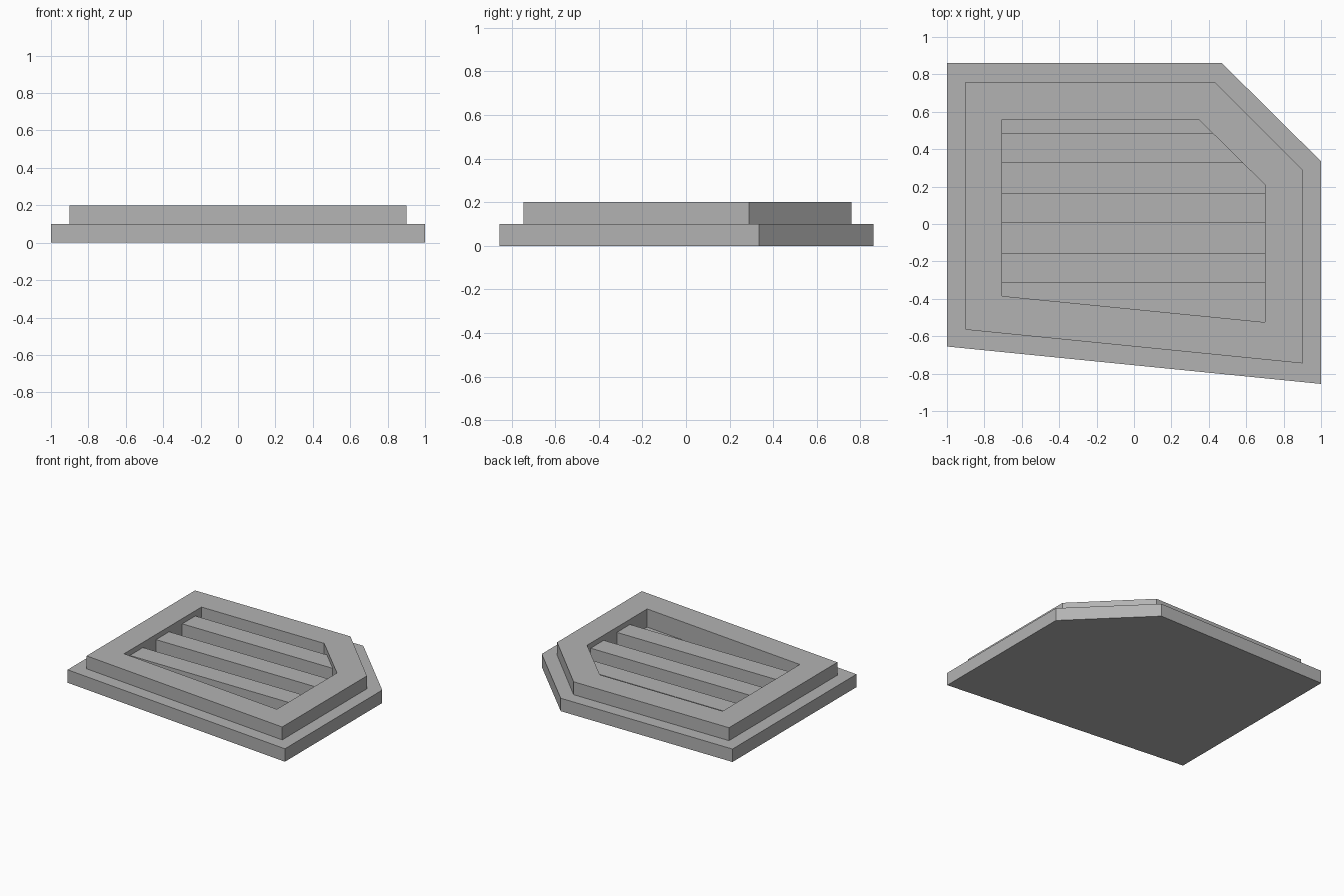
import bpy
import bmesh

cube = bpy.data.objects.get("Cube")
if cube:
    bpy.data.objects.remove(cube, do_unlink=True)

grey = bpy.data.materials.new("plain_grey")
grey.use_nodes = True
grey.diffuse_color = (0.45, 0.45, 0.45, 1)
grey.node_tree.nodes["Principled BSDF"].inputs["Base Color"].default_value = (0.45, 0.45, 0.45, 1)

# Outlines run counter-clockwise from the front left corner
OUTER = [(-1, -0.655), (1, -0.855), (1, 0.335), (0.47, 0.86), (-1, 0.86)]
RIM = [(-0.9, -0.565), (0.9, -0.745), (0.9, 0.29), (0.43, 0.76), (-0.9, 0.76)]
OPENING = [(-0.705, -0.385), (0.7, -0.525), (0.7, 0.21), (0.345, 0.56), (-0.705, 0.56)]
BASE_TOP, RIM_TOP, FLOOR, SLAT_TOP = 0.1, 0.2, 0.06, 0.16


def finish(name, bm):
    mesh = bpy.data.meshes.new(name)
    bm.to_mesh(mesh)
    bm.free()
    mesh.materials.append(grey)
    obj = bpy.data.objects.new(name, mesh)
    bpy.context.collection.objects.link(obj)


def ring(bm, outline, z):
    return [bm.verts.new((x, y, z)) for x, y in outline]


def bridge(bm, low, high):
    for i in range(len(low)):
        j = (i + 1) % len(low)
        bm.faces.new((low[i], low[j], high[j], high[i]))


def right_edge(y):
    """Opening's right side at y, following the chamfered corner."""
    (x0, y0), (x1, y1) = OPENING[2], OPENING[3]
    return x0 + (x1 - x0) * max(0, (y - y0) / (y1 - y0))


# Stepped plate: base, raised rim and sunken floor in one shell
bm = bmesh.new()
levels = [(OUTER, 0), (OUTER, BASE_TOP), (RIM, BASE_TOP),
          (RIM, RIM_TOP), (OPENING, RIM_TOP), (OPENING, FLOOR)]
rings = [ring(bm, outline, z) for outline, z in levels]
for low, high in zip(rings, rings[1:]):
    bridge(bm, low, high)
bm.faces.new(rings[0][::-1])
bm.faces.new(rings[-1])
finish("stepped_frame", bm)

# Slats span the opening, the rear one trimmed to the chamfer
for name, y in (("front_slat", -0.315), ("middle_slat", 0.005), ("rear_slat", 0.325)):
    back = y + 0.16
    left = OPENING[0][0]
    outline = [(left, y), (right_edge(y), y), (right_edge(back), back), (left, back)]
    bm = bmesh.new()
    low, high = ring(bm, outline, FLOOR), ring(bm, outline, SLAT_TOP)
    bridge(bm, low, high)
    bm.faces.new(low[::-1])
    bm.faces.new(high)
    finish(name, bm)
